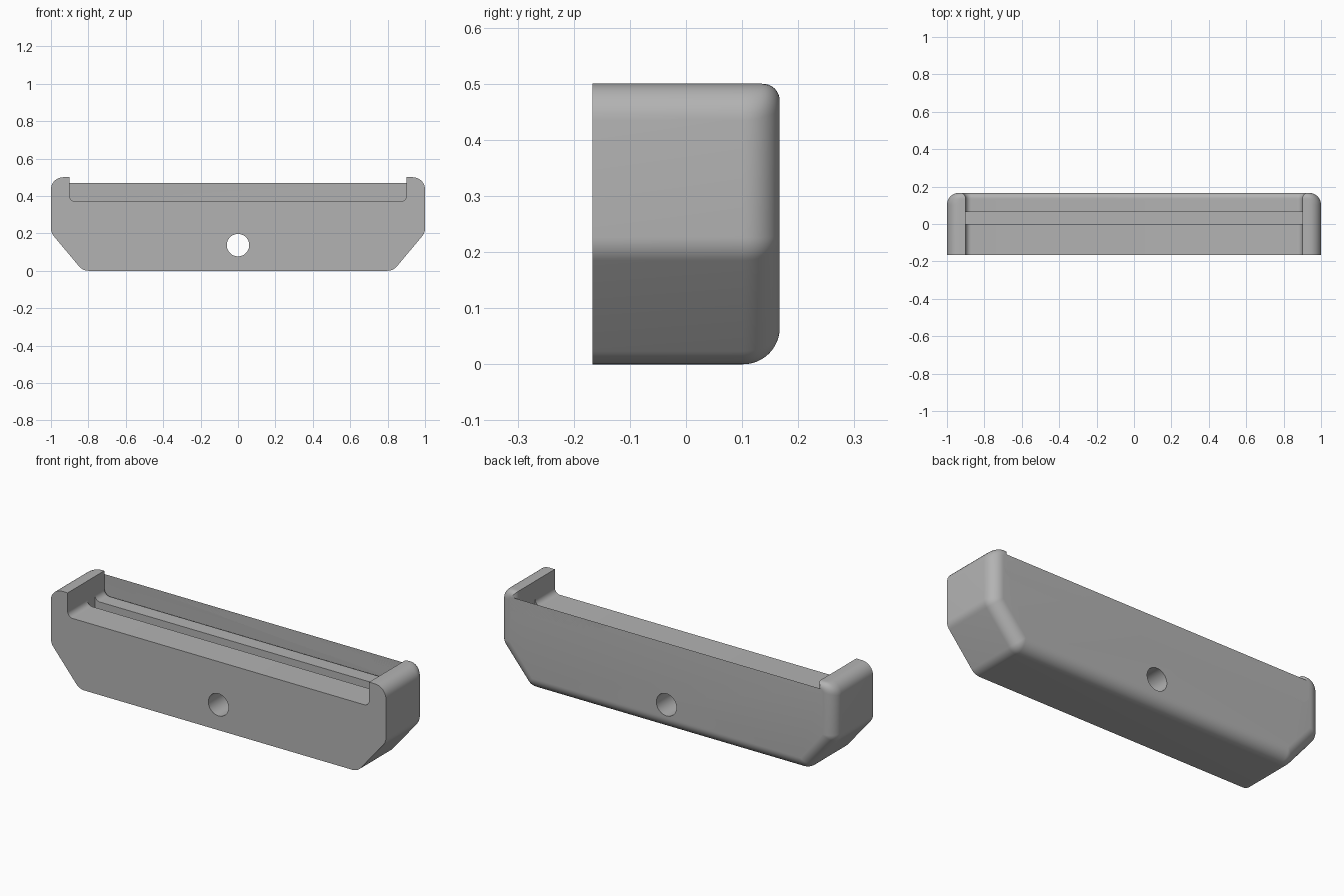
import bpy, bmesh, math
from mathutils import Vector

cube = bpy.data.objects.get("Cube")
if cube:
    bpy.data.objects.remove(cube)

FRONT, BACK = -0.167, 0.167
BIG, SMALL = 0.065, 0.03      # edge rounding: outer shell, inner rims
ARC = 8                       # segments per rounded corner

grey = bpy.data.materials.new("grey plastic")
grey.use_nodes = True
colour = (0.45, 0.45, 0.45, 1)
grey.diffuse_color = colour
grey.node_tree.nodes["Principled BSDF"].inputs["Base Color"].default_value = colour

# Right half of the outline, counter-clockwise from the bottom:
# x, z, corner radius, rounding of the back edge leading to the next corner
half = [
    (0.83, 0.0, BIG, BIG),
    (1.0, 0.203, BIG, BIG),
    (1.0, 0.5, BIG, SMALL),
    (0.9, 0.5, 0, SMALL),
    (0.9, 0.37, SMALL, SMALL),
]
mirrored = []
for i in range(len(half) - 1, -1, -1):
    x, z, r, _ = half[i]
    rim = half[i - 1][3] if i else BIG
    mirrored.append((-x, z, r, rim))
outline = half + mirrored


def inset_at(y, r):
    """Inward shift of a rounded back edge at depth y."""
    t = max(0.0, y - (BACK - r))
    return r - math.sqrt(max(0.0, r * r - t * t))


def section(y):
    """Outline at depth y, with inset edges and rounded corners."""
    n = len(outline)
    pts = [Vector(c[:2]) for c in outline]
    ins = [inset_at(y, c[3]) for c in outline]
    dirs = [(pts[(i + 1) % n] - pts[i]).normalized() for i in range(n)]
    result = []
    for i in range(n):
        u, v = dirs[i - 1], dirs[i]
        turn = u.x * v.y - u.y * v.x
        nu, nv = Vector((-u.y, u.x)), Vector((-v.y, v.x))
        # Meeting point of the two shifted edges
        a, b = pts[i] + nu * ins[i - 1], pts[i] + nv * ins[i]
        w = b - a
        corner = a + u * ((w.x * v.y - w.y * v.x) / turn)
        if outline[i][2] == 0:
            result.append(corner)
            continue
        side = 1 if turn > 0 else -1
        r = max(0.003, outline[i][2] - side * (ins[i - 1] + ins[i]) / 2)
        angle = math.atan2(turn, u.dot(v))
        start = corner - u * r * math.tan(abs(angle) / 2)
        centre = start + nu * r * side
        for k in range(ARC + 1):
            a = angle * k / ARC
            arm = start - centre
            result.append(centre + Vector((arm.x * math.cos(a) - arm.y * math.sin(a),
                                           arm.x * math.sin(a) + arm.y * math.cos(a))))
    return [(p.x, y, p.y) for p in result]


def finish(name, bm):
    bmesh.ops.recalc_face_normals(bm, faces=bm.faces)
    mesh = bpy.data.meshes.new(name)
    bm.to_mesh(mesh)
    bm.free()
    mesh.materials.append(grey)
    obj = bpy.data.objects.new(name, mesh)
    bpy.context.collection.objects.link(obj)
    return obj


# Bracket body: stacked sections from the flat front to the rounded back
levels = [FRONT] + [BACK - BIG + BIG * math.sin(math.pi / 2 * k / 12) for k in range(13)]
bm = bmesh.new()
rings = [[bm.verts.new(p) for p in section(y)] for y in levels]
for a, b in zip(rings, rings[1:]):
    for i in range(len(a)):
        bm.faces.new((a[i - 1], a[i], b[i], b[i - 1]))
bm.faces.new(rings[0])
bm.faces.new(rings[-1])
body = finish("bracket_body", bm)

# Cutter for the long groove in the deck
bm = bmesh.new()
bmesh.ops.create_cube(bm, size=1)
bmesh.ops.scale(bm, vec=(1.8, 0.065, 0.16), verts=bm.verts)
bmesh.ops.translate(bm, vec=(0, 0.0325, 0.35), verts=bm.verts)
groove = finish("groove_cutter", bm)

# Cutter for the screw hole
bm = bmesh.new()
bmesh.ops.create_cone(bm, cap_ends=True, segments=48, radius1=0.06, radius2=0.06, depth=1)
for v in bm.verts:
    v.co = Vector((v.co.x, v.co.z, v.co.y + 0.137))
hole = finish("screw_hole_cutter", bm)

bpy.context.view_layer.objects.active = body
body.select_set(True)
for cutter in (groove, hole):
    mod = body.modifiers.new(cutter.name, "BOOLEAN")
    mod.operation = "DIFFERENCE"
    mod.solver = "EXACT"
    mod.object = cutter
    bpy.ops.object.modifier_apply(modifier=mod.name)
    bpy.data.objects.remove(cutter)

bpy.ops.object.select_all(action="DESELECT")
body.select_set(True)
bpy.ops.object.shade_smooth_by_angle(angle=math.radians(30))
